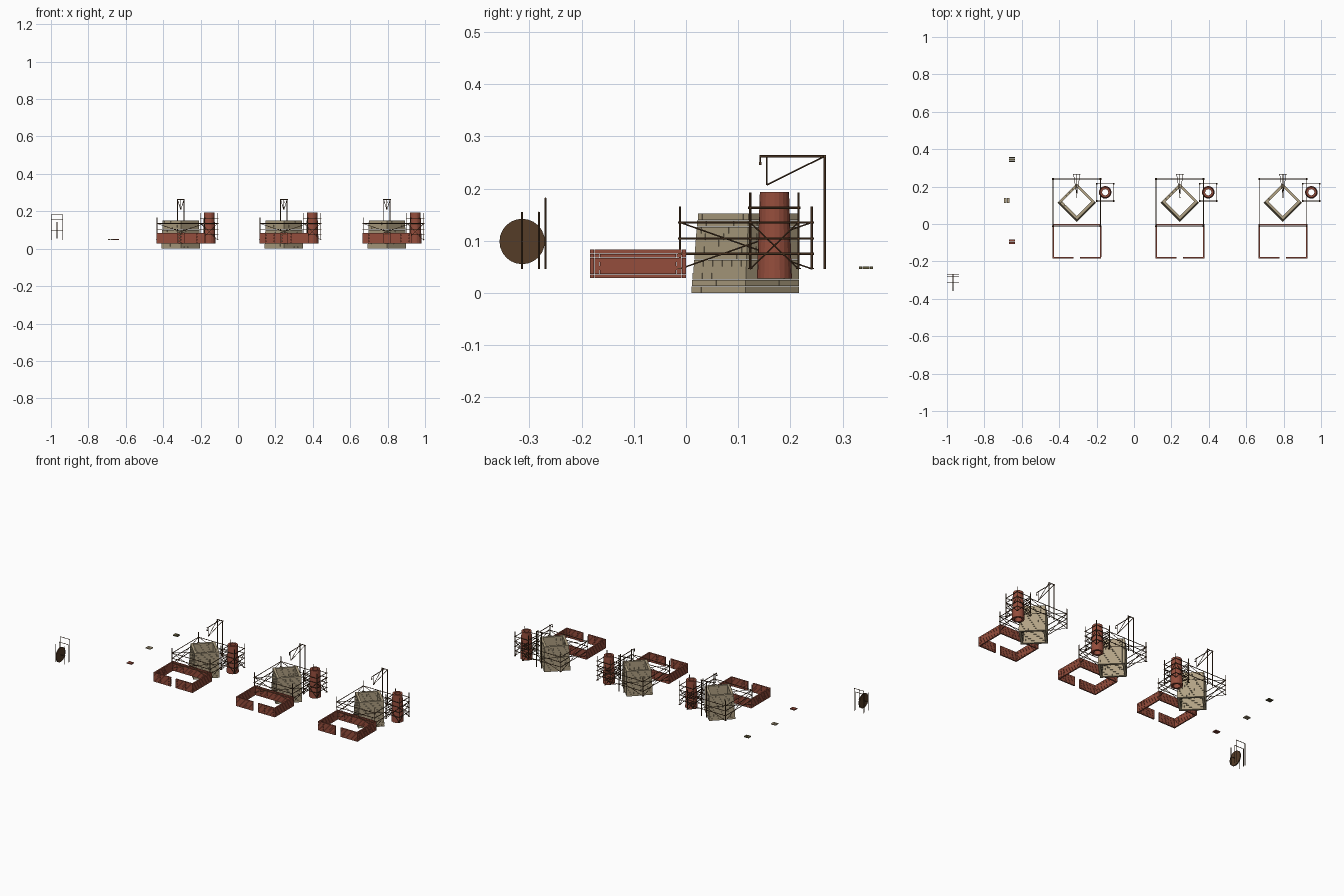
import bpy, bmesh, math
from mathutils import Vector, Matrix

if "Cube" in bpy.data.objects:
    bpy.data.objects.remove(bpy.data.objects["Cube"])


def mat(name, rgb):
    m = bpy.data.materials.new(name)
    m.diffuse_color = (*rgb, 1)
    m.use_nodes = True
    m.node_tree.nodes["Principled BSDF"].inputs["Base Color"].default_value = m.diffuse_color
    return m


WOOD = mat("wood", (0.09, 0.045, 0.02))
BRICK = mat("brick", (0.30, 0.075, 0.045))
STONE = mat("stone", (0.44, 0.36, 0.23))
MOSS = mat("dark_brick", (0.13, 0.11, 0.05))


def finish(bm, name, m):
    me = bpy.data.meshes.new(name)
    bm.to_mesh(me)
    bm.free()
    me.materials.append(m)
    ob = bpy.data.objects.new(name, me)
    bpy.context.collection.objects.link(ob)
    return ob


def box(bm, c, size, angle=0.0):
    M = Matrix.Translation(c) @ Matrix.Rotation(angle, 4, 'Z') @ Matrix.Diagonal((*size, 1))
    bmesh.ops.create_cube(bm, size=1, matrix=M)


def rod(bm, a, b, r=0.0021, sides=6):
    a, b = Vector(a), Vector(b)
    d = b - a
    M = Matrix.Translation((a + b) / 2) @ d.to_track_quat('Z', 'Y').to_matrix().to_4x4()
    bmesh.ops.create_cone(bm, cap_ends=True, segments=sides, radius1=r, radius2=r,
                          depth=d.length, matrix=M)


# straight run of brickwork in staggered courses
def brick_run(bm, a, b, z0, z1, thick, courses=7, length=0.022):
    a, b = Vector((*a, 0)), Vector((*b, 0))
    d = b - a
    L = d.length
    ang = math.atan2(d.y, d.x)
    n = max(1, round(L / length))
    step, h = L / n, (z1 - z0) / courses
    for k in range(courses):
        cuts = [0, L]
        cuts += [(i + (0.5 if k % 2 else 0)) * step for i in range(n)]
        cuts = sorted(set(round(c, 6) for c in cuts))
        for u, v in zip(cuts, cuts[1:]):
            if v - u < 0.001:
                continue
            p = a + d * ((u + v) / 2 / L)
            box(bm, (p.x, p.y, z0 + (k + 0.5) * h), (v - u - 0.0004, thick, h - 0.0004), ang)


# hollow diamond-plan tower of stone courses, leaning in towards the top
def stone_tower(cx):
    bm = bmesh.new()
    n, H, t = 12, 0.152, 0.014
    h = H / n
    for k in range(n):
        f = k / (n - 1)
        a = (0.103 - 0.006 * f) / math.sqrt(2)
        cy = 0.1135 + 0.006 * f
        for s in range(4):
            ang = math.pi / 4 + s * math.pi / 2
            nor = Vector((math.cos(ang), math.sin(ang)))
            tan = Vector((-nor.y, nor.x))
            L = 2 * a - t
            w = L / 5
            cuts = [0, L] + [(i + 0.5 * (k % 2)) * w for i in range(5)]
            cuts = sorted(set(round(c, 6) for c in cuts))
            for u, v in zip(cuts, cuts[1:]):
                p = nor * (a - t / 2) + tan * (-a + (u + v) / 2)
                box(bm, (cx + p.x, cy + p.y, (k + 0.5) * h),
                    (t, v - u - 0.0004, h - 0.0004), ang)
    finish(bm, "stone_tower", STONE)


# tapered hollow chimney
def chimney(cx, cy=0.1695):
    bm = bmesh.new()
    prof = [(0.0335, 0.028), (0.028, 0.193), (0.0165, 0.193), (0.020, 0.028)]
    n = 20
    rings = [[bm.verts.new((cx + r * math.cos(2 * math.pi * i / n),
                            cy + r * math.sin(2 * math.pi * i / n), z)) for i in range(n)]
             for r, z in prof]
    for j in range(4):
        A, B = rings[j], rings[(j + 1) % 4]
        for i in range(n):
            q = (i + 1) % n
            bm.faces.new((A[i], A[q], B[q], B[i]))
    bmesh.ops.recalc_face_normals(bm, faces=bm.faces)
    finish(bm, "chimney", BRICK)


# rectangular pole scaffold with rails, feet and diagonal braces
def scaffold(name, x0, x1, y0, y1, top, rails, brace_top):
    bm = bmesh.new()
    C = [(x0, y0), (x1, y0), (x1, y1), (x0, y1)]
    base, o = 0.046, 0.004
    for x, y in C:
        rod(bm, (x, y, base), (x, y, top))
        box(bm, (x, y, base + 0.001), (0.009, 0.009, 0.002))
    for z in rails:
        for y in (y0, y1):
            rod(bm, (x0 - o, y, z), (x1 + o, y, z))
        for x in (x0, x1):
            rod(bm, (x, y0 - o, z), (x, y1 + o, z))
    for i in range(4):
        a, b = C[i], C[(i + 1) % 4]
        rod(bm, (*a, base), (*b, brace_top), 0.0014)
        rod(bm, (*b, base), (*a, brace_top), 0.0014)
    finish(bm, name, WOOD)


# walled yard with a gateway in the front
def yard(cx):
    bm = bmesh.new()
    t, z0, z1 = 0.008, 0.028, 0.083
    xl, xr, yf, yb = cx - 0.127, cx + 0.127, -0.180, -0.004
    e = t / 2
    brick_run(bm, (xl - e, yf), (cx - 0.017, yf), z0, z1, t)
    brick_run(bm, (cx + 0.017, yf), (xr + e, yf), z0, z1, t)
    brick_run(bm, (xl - e, yb), (xr + e, yb), z0, z1, t)
    for x in (xl, xr):
        brick_run(bm, (x, yf + e), (x, yb - e), z0, z1, t)
    finish(bm, "yard_wall", BRICK)


# two-post hoist with jib, struts and hook
def hoist(cx):
    bm = bmesh.new()
    y, z = 0.266, 0.262
    tip = (cx, 0.155, 0.207)
    for s in (-0.017, 0.017):
        rod(bm, (cx + s, y, 0.046), (cx + s, y, z + 0.002), 0.0025)
        rod(bm, (cx + s, y, z), tip, 0.0015)
    rod(bm, (cx - 0.021, y, z), (cx + 0.021, y, z), 0.0025)
    rod(bm, (cx, y, z), (cx, 0.141, z), 0.0023)
    rod(bm, tip, (cx, 0.155, z), 0.0014)
    rod(bm, (cx, 0.142, z), (cx, 0.142, 0.25), 0.0015)
    box(bm, (cx, 0.142, 0.248), (0.005, 0.005, 0.006))
    finish(bm, "hoist", WOOD)


for i in range(3):
    cx = -0.306 + 0.551 * i
    stone_tower(cx)
    chimney(cx + 0.152)
    scaffold("tower_scaffold", cx - 0.127, cx + 0.127, -0.0115, 0.241, 0.166,
             (0.075, 0.104, 0.135), 0.135)
    scaffold("chimney_scaffold", cx + 0.107, cx + 0.197, 0.123, 0.2155, 0.192,
             (0.075, 0.104, 0.135, 0.163), 0.135)
    yard(cx)
    hoist(cx)

# tread wheel in a post frame
bm = bmesh.new()
wx = -0.968
for y, top in ((-0.314, 0.155), (-0.282, 0.155), (-0.269, 0.182)):
    for s in (-0.030, 0.030):
        rod(bm, (wx + s, y, 0.046), (wx + s, y, top), 0.0018)
    if y != -0.314:
        rod(bm, (wx - 0.032, y, top - 0.001), (wx + 0.032, y, top - 0.001), 0.0018)
rod(bm, (wx - 0.032, -0.314, 0.0985), (wx + 0.032, -0.314, 0.0985), 0.0018)
finish(bm, "wheel_frame", WOOD)
bm = bmesh.new()
rod(bm, (wx - 0.003, -0.314, 0.0985), (wx + 0.003, -0.314, 0.0985), 0.0435, 24)
finish(bm, "tread_wheel", WOOD)

# small pallets of loose bricks
for name, x, y, m in (("dark_brick_pile", -0.653, 0.345, MOSS),
                      ("stone_pile", -0.680, 0.125, STONE),
                      ("red_brick_pile", -0.653, -0.095, BRICK)):
    bm = bmesh.new()
    for i in range(2):
        for j in range(4):
            box(bm, (x + (i - 0.5) * 0.016, y + (j - 1.5) * 0.0068, 0.0485),
                (0.0152, 0.006, 0.005))
    finish(bm, name, m)
